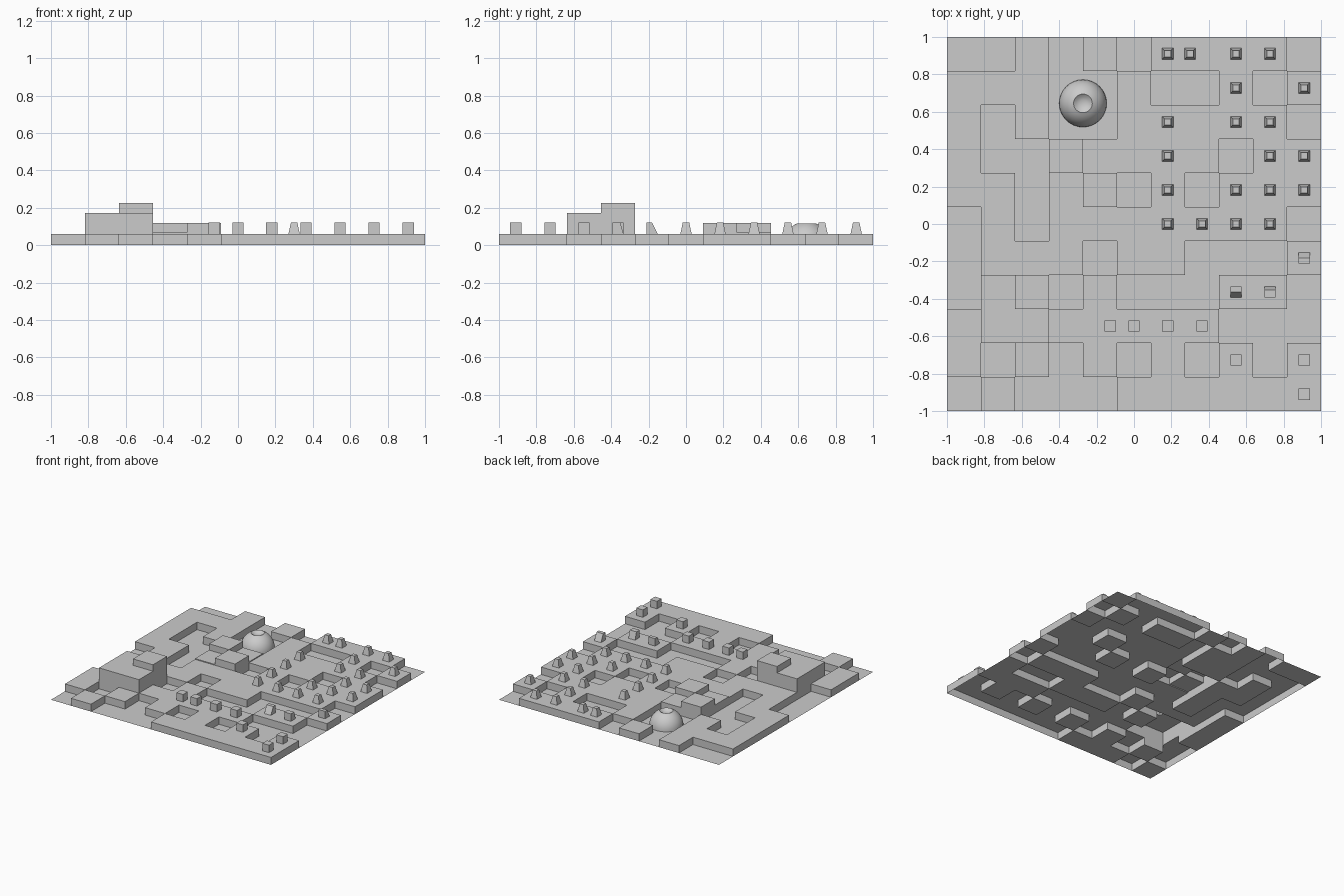
import bpy, bmesh, math

if "Cube" in bpy.data.objects:
    bpy.data.objects.remove(bpy.data.objects["Cube"])

N = 11
C = 2.0 / N
# Height of each tile class
H = {'.': 0.0, 'R': 0.061, 'm': 0.068, '3': 0.12, 'B': 0.172, 'C': 0.225}
# Tile plan, back row first
PLAN = [
    "..R.R.RRRR.",
    "RRR..R..R.R",
    "R.R..RRRRR.",
    "R..3mRRR.RR",
    "RR.m3.R.RRR",
    ".R.RRRRRRR.",
    ".RRR.RR...R",
    ".BC.R...RR.",
    "RBBRRRRR...",
    "R.R.R.R.R.R",
    ".R...RRRRRR",
]

grey = bpy.data.materials.new("plain grey")
grey.diffuse_color = (0.6, 0.6, 0.6, 1)
grey.use_nodes = True
grey.node_tree.nodes["Principled BSDF"].inputs["Base Color"].default_value = grey.diffuse_color


def finish(bm, name):
    bmesh.ops.remove_doubles(bm, verts=bm.verts, dist=1e-5)
    me = bpy.data.meshes.new(name)
    bm.to_mesh(me)
    bm.free()
    me.materials.append(grey)
    ob = bpy.data.objects.new(name, me)
    bpy.context.collection.objects.link(ob)
    return ob


def quad(bm, pts):
    bm.faces.new([bm.verts.new(p) for p in pts])


def height(r, c):
    return H[PLAN[r][c]] if 0 <= r < N and 0 <= c < N else 0.0


# Stepped terrain: tile tops plus a wall wherever a tile is above its neighbour
bm = bmesh.new()
for r in range(N):
    for c in range(N):
        h = height(r, c)
        x0, x1 = -1 + c * C, -1 + (c + 1) * C
        y1, y0 = 1 - r * C, 1 - (r + 1) * C
        quad(bm, [(x0, y0, h), (x1, y0, h), (x1, y1, h), (x0, y1, h)])
        sides = [((r + 1, c), (x0, y0), (x1, y0)), ((r, c + 1), (x1, y0), (x1, y1)),
                 ((r - 1, c), (x1, y1), (x0, y1)), ((r, c - 1), (x0, y1), (x0, y0))]
        for nb, a, b in sides:
            low = height(*nb)
            if h > low + 1e-6:
                quad(bm, [(*a, low), (*b, low), (*b, h), (*a, h)])
finish(bm, "stepped_terrain")


# Small studs: base square, with top rectangle given as offsets
def stud(name, x, y, tx0, tx1, ty0, ty1, s=0.03):
    bm = bmesh.new()
    z0, z1 = H['R'], 0.122
    lo = [(x - s, y - s, z0), (x + s, y - s, z0), (x + s, y + s, z0), (x - s, y + s, z0)]
    hi = [(x + tx0, y + ty0, z1), (x + tx1, y + ty0, z1),
          (x + tx1, y + ty1, z1), (x + tx0, y + ty1, z1)]
    quad(bm, hi)
    for i in range(4):
        j = (i + 1) % 4
        quad(bm, [lo[i], lo[j], hi[j], hi[i]])
    finish(bm, name)


tapered = {0.91: (0.18, 0.30, 0.545, 0.727), 0.727: (0.545, 0.91),
           0.545: (0.18, 0.545, 0.727), 0.364: (0.18, 0.727, 0.91),
           0.182: (0.18, 0.545, 0.727, 0.91), 0.0: (0.18, 0.364, 0.545, 0.727)}
for y, xs in tapered.items():
    for x in xs:
        stud("tapered_stud", x, y, -0.017, 0.017, -0.017, 0.017)

cubes = {-0.545: (-0.127, 0.0, 0.18, 0.364), -0.727: (0.545, 0.91), -0.91: (0.91,)}
for y, xs in cubes.items():
    for x in xs:
        stud("cube_stud", x, y, -0.03, 0.03, -0.03, 0.03)

# Studs sloped on one side
stud("sloped_stud", 0.91, -0.182, -0.03, 0.03, -0.03, 0.0)
stud("sloped_stud", 0.545, -0.364, -0.03, 0.03, 0.0, 0.03)
stud("sloped_stud", 0.727, -0.364, -0.03, 0.03, -0.03, 0.012)

# Dome with a dished top, turned from a profile
bm = bmesh.new()
R, seg = 0.127, 32
end = math.acos(0.05 / R)
prof = [(R * math.cos(end * i / 8), R * math.sin(end * i / 8)) for i in range(9)]
prof += [(0.035, 0.104), (0.018, 0.098), (0.0, 0.096)]
cx, cy = -0.273, 0.645
vs = [bm.verts.new((cx + p[0], cy, p[1])) for p in prof]
es = [bm.edges.new((vs[i], vs[i + 1])) for i in range(len(vs) - 1)]
bmesh.ops.spin(bm, geom=vs + es, cent=(cx, cy, 0), axis=(0, 0, 1),
               angle=2 * math.pi, steps=seg, use_merge=True)
bmesh.ops.remove_doubles(bm, verts=bm.verts, dist=1e-5)
bmesh.ops.recalc_face_normals(bm, faces=bm.faces)
if sum(f.normal.z for f in bm.faces) < 0:
    bmesh.ops.reverse_faces(bm, faces=bm.faces)
dome = finish(bm, "dished_dome")
bpy.context.view_layer.objects.active = dome
dome.select_set(True)
bpy.ops.object.shade_smooth_by_angle(angle=math.radians(40))
